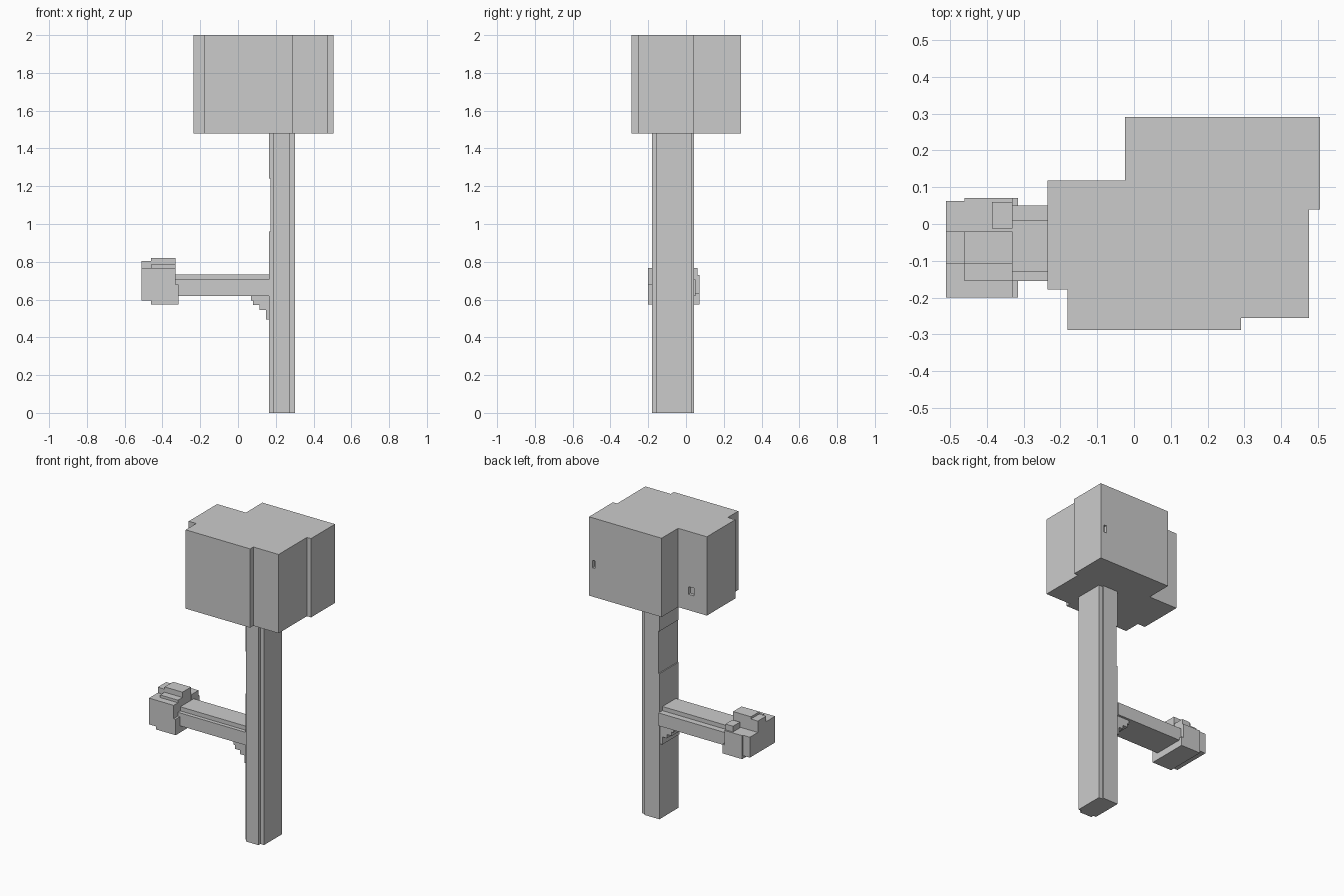
import bpy, bmesh


def prism(bm, pts, z0, z1):
    """Extrude an xy outline from z0 to z1."""
    low = [bm.verts.new((x, y, z0)) for x, y in pts]
    face = bm.faces.new(low)
    ext = bmesh.ops.extrude_face_region(bm, geom=[face])
    for v in ext["geom"]:
        if isinstance(v, bmesh.types.BMVert):
            v.co.z = z1


def box(bm, x0, x1, y0, y1, z0, z1):
    prism(bm, [(x0, y0), (x1, y0), (x1, y1), (x0, y1)], z0, z1)


def make(name, bm):
    bmesh.ops.recalc_face_normals(bm, faces=bm.faces)
    me = bpy.data.meshes.new(name)
    bm.to_mesh(me)
    bm.free()
    ob = bpy.data.objects.new(name, me)
    bpy.context.collection.objects.link(ob)
    return ob


# Trunk: notched corners, with a shallow recess on the left side
bm = bmesh.new()
for z0, z1, x in ((0, 0.96, 0.165), (0.96, 1.24, 0.172), (1.24, 1.48, 0.165)):
    prism(bm, [(x, -0.16), (0.185, -0.16), (0.185, -0.18), (0.275, -0.18),
               (0.275, -0.16), (0.302, -0.16), (0.302, 0.03), (0.275, 0.03),
               (0.275, 0.042), (x, 0.042)], z0, z1)
make("trunk", bm)

# Crown: one stepped outline
bm = bmesh.new()
prism(bm, [(-0.235, -0.178), (-0.18, -0.178), (-0.18, -0.288), (0.29, -0.288),
           (0.29, -0.255), (0.475, -0.255), (0.475, 0.04), (0.505, 0.04),
           (0.505, 0.29), (-0.025, 0.29), (-0.025, 0.118), (-0.235, 0.118)],
      1.48, 2.0)
crown = make("crown", bm)

# Small pits in the back of the crown
bm = bmesh.new()
box(bm, 0.46, 0.48, 0.27, 0.32, 1.67, 1.72)
box(bm, -0.14, -0.10, 0.098, 0.15, 1.585, 1.635)
pits = make("crown_pit_cutter", bm)
pits.hide_render = True
pits.hide_viewport = True
cut = crown.modifiers.new("pits", "BOOLEAN")
cut.operation = "DIFFERENCE"
cut.solver = "EXACT"
cut.object = pits

# Side branch: wide body with a narrower ridge on top
bm = bmesh.new()
box(bm, -0.33, 0.165, -0.155, 0.05, 0.62, 0.705)
box(bm, -0.33, 0.165, -0.13, 0.01, 0.705, 0.732)
make("branch", bm)

# Stepped bracket below the branch
bm = bmesh.new()
steps = [(0.068, 0.62), (0.08, 0.595), (0.115, 0.57), (0.148, 0.545),
         (0.148, 0.52), (0.165, 0.495)]
for (x, top), (_, low) in zip(steps, steps[1:]):
    box(bm, x, 0.165, -0.145, 0.035, low, top)
make("branch_bracket", bm)

# Leaf cluster at the branch end: body, overhangs and top terraces
bm = bmesh.new()
box(bm, -0.51, -0.33, -0.20, 0.063, 0.595, 0.73)
box(bm, -0.46, -0.33, -0.20, 0.063, 0.575, 0.595)
box(bm, -0.46, -0.33, 0.063, 0.071, 0.575, 0.73)
box(bm, -0.33, -0.315, -0.20, -0.04, 0.575, 0.68)
box(bm, -0.33, -0.315, -0.04, 0.071, 0.575, 0.635)
box(bm, -0.51, -0.33, -0.20, -0.02, 0.73, 0.768)
box(bm, -0.46, -0.33, -0.155, -0.02, 0.768, 0.785)
box(bm, -0.51, -0.46, -0.108, -0.02, 0.768, 0.805)
box(bm, -0.46, -0.33, -0.108, -0.02, 0.785, 0.82)
box(bm, -0.385, -0.33, -0.012, 0.06, 0.73, 0.768)
make("leaf_cluster", bm)
